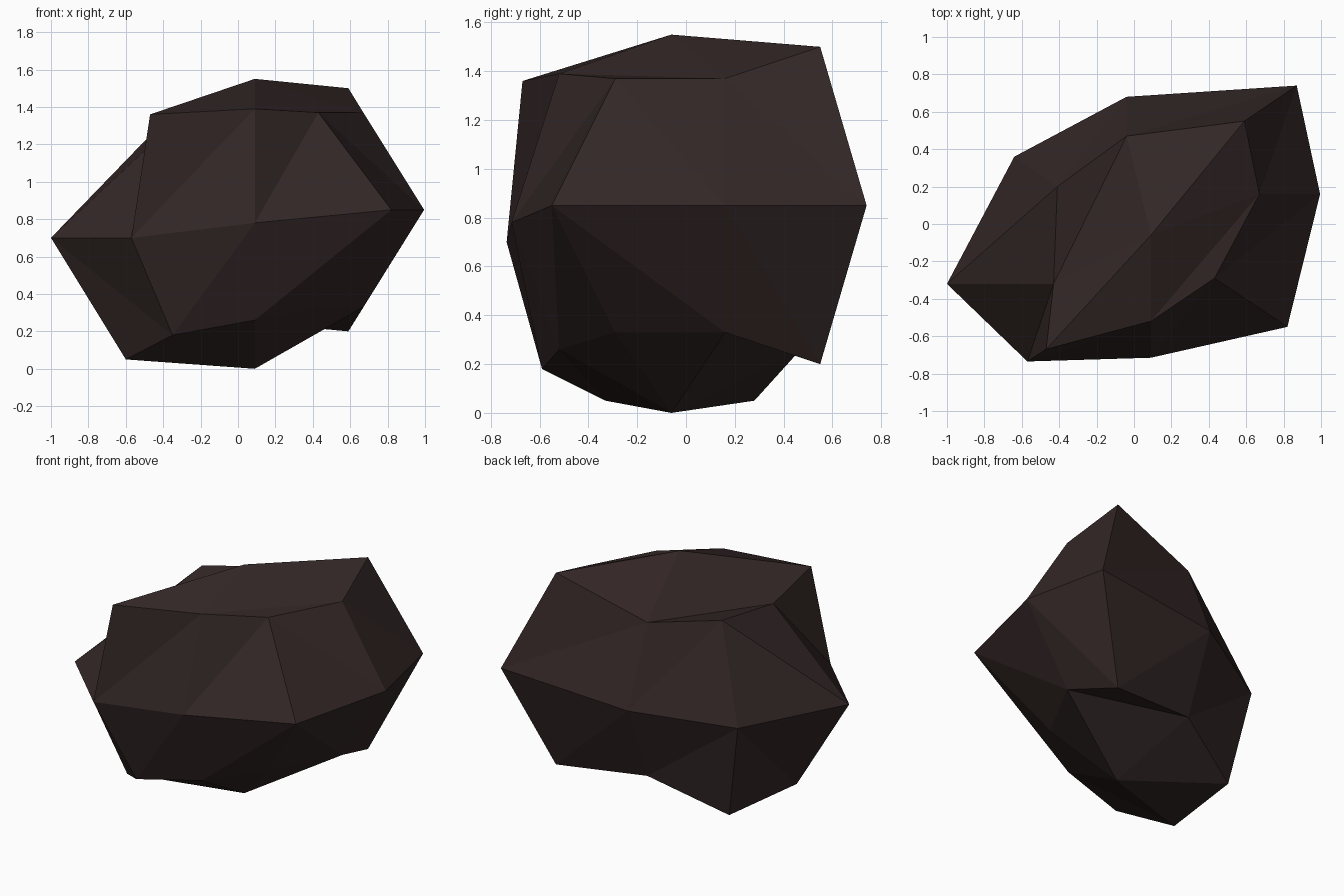
import bpy, bmesh

if "Cube" in bpy.data.objects:
    bpy.data.objects.remove(bpy.data.objects["Cube"])

# Boulder: a twice-cut box pulled into three rings of eight points plus two poles.
# Rings run anticlockwise from the right (+x): E, NE, N, NW, W, SW, S, SE.
LOWER = [(.67, .16, .33), (.59, .55, .20), (-.04, .47, .26), (-.52, .28, .05),
         (-.60, -.33, .05), (-.35, -.59, .18), (.09, -.52, .26), (.43, -.29, .33)]
MIDDLE = [(.995, .16, .85), (.87, .74, .85), (-.04, .68, .78), (-.64, .36, .70),
          (-1.0, -.32, .70), (-.57, -.735, .70), (.09, -.715, .78), (.82, -.55, .85)]
UPPER = [(.67, .16, 1.37), (.59, .55, 1.50), (-.04, .47, 1.30), (-.41, .20, 1.31),
         (-.43, -.32, 1.23), (-.47, -.67, 1.36), (.09, -.52, 1.39), (.43, -.29, 1.37)]
TOP, BOTTOM = (.09, -.06, 1.55), (.09, -.06, 0)

bm = bmesh.new()
lower, middle, upper = [[bm.verts.new(p) for p in ring] for ring in (LOWER, MIDDLE, UPPER)]
top, bottom = bm.verts.new(TOP), bm.verts.new(BOTTOM)


def split_quad(a, b, c, d, along_ac):
    """Two triangles from a quad, cut along a-c or b-d."""
    tris = [(a, b, c), (a, c, d)] if along_ac else [(a, b, d), (b, c, d)]
    for t in tris:
        bm.faces.new(t)


# Side bands: front and back are cut one way, left and right the other
for low, high in ((lower, middle), (middle, upper)):
    for i in range(8):
        j = (i + 1) % 8
        split_quad(low[i], low[j], high[j], high[i], i in (1, 2, 5, 6))

# Caps: one quad around each corner
for c in (1, 3, 5, 7):
    p, n = c - 1, (c + 1) % 8
    split_quad(top, upper[p], upper[c], upper[n], c in (1, 5))
    split_quad(bottom, lower[n], lower[c], lower[p], c in (3, 7))

bmesh.ops.recalc_face_normals(bm, faces=bm.faces[:])
mesh = bpy.data.meshes.new("boulder")
bm.to_mesh(mesh)
bm.free()

# Single dark brown stone colour, flat shaded
stone = bpy.data.materials.new("dark brown stone")
stone.diffuse_color = (.033, .020, .0195, 1)
stone.use_nodes = True
stone.node_tree.nodes["Principled BSDF"].inputs["Base Color"].default_value = stone.diffuse_color
mesh.materials.append(stone)
boulder = bpy.data.objects.new("boulder", mesh)
bpy.context.collection.objects.link(boulder)
